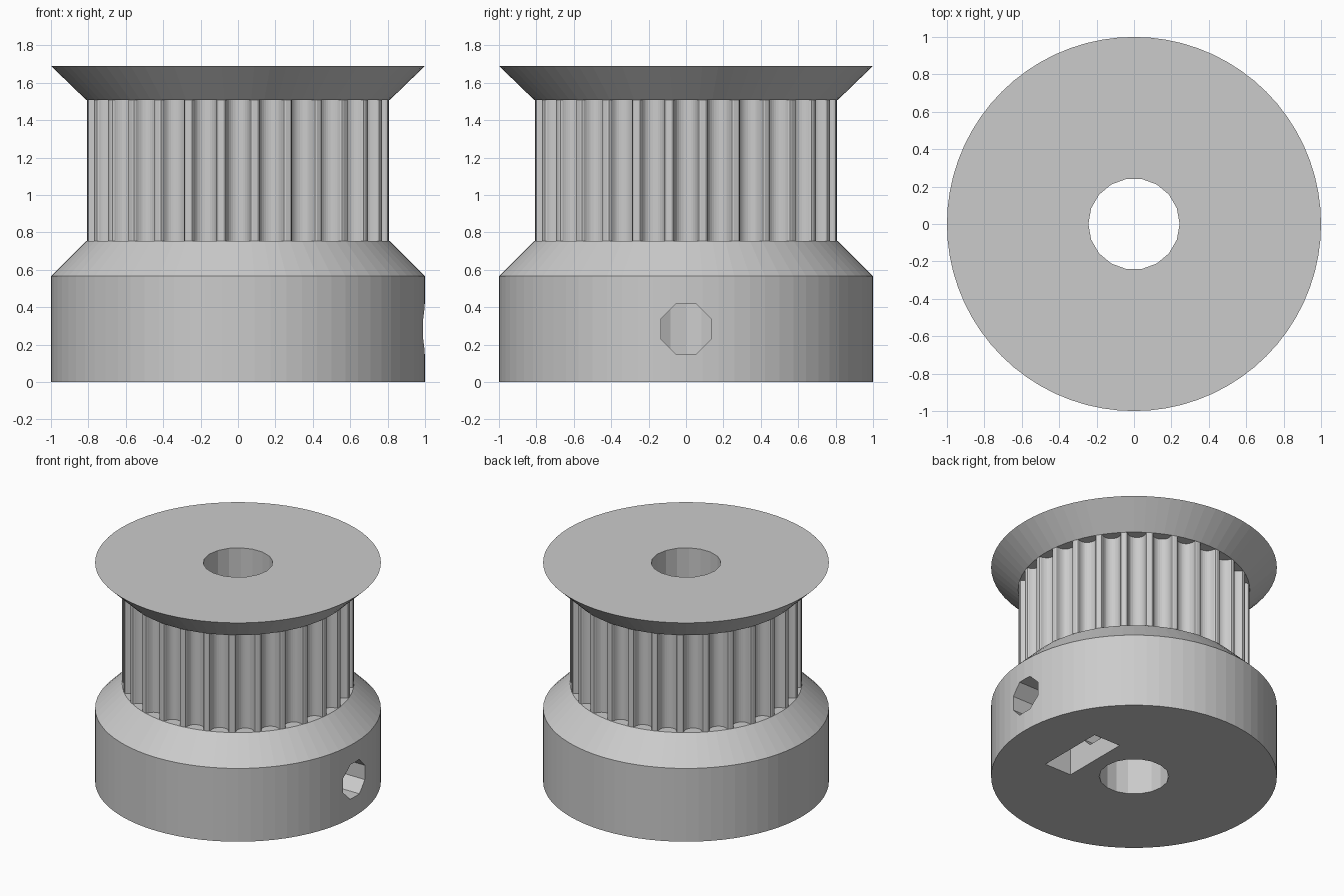
import bpy, bmesh
from math import sin, cos, pi, sqrt
from mathutils import Matrix, Vector

cube = bpy.data.objects.get("Cube")
if cube:
    bpy.data.objects.remove(cube, do_unlink=True)

# Main sizes
TEETH = 28
BORE, PITCH_R, RIM = 0.244, 0.811, 1.0
BASE_TOP, BELT_LOW, BELT_HIGH, TOP = 0.566, 0.754, 1.507, 1.69
SIDES, BORE_SIDES = 72, 18

grey = bpy.data.materials.new("plain grey")
grey.use_nodes = True
colour = (0.6, 0.6, 0.6, 1)
grey.diffuse_color = colour
grey.node_tree.nodes["Principled BSDF"].inputs["Base Color"].default_value = colour


def finish(name, bm):
    bmesh.ops.recalc_face_normals(bm, faces=bm.faces)
    mesh = bpy.data.meshes.new(name)
    bm.to_mesh(mesh)
    bm.free()
    mesh.materials.append(grey)
    ob = bpy.data.objects.new(name, mesh)
    bpy.context.collection.objects.link(ob)
    return ob


def ring(radius, sides):
    return [(radius * cos(2 * pi * i / sides), radius * sin(2 * pi * i / sides))
            for i in range(sides)]


def wall(bm, lower, upper):
    """Quads between two equal loops of vertices."""
    n = len(lower)
    for i in range(n):
        j = (i + 1) % n
        bm.faces.new((lower[i], lower[j], upper[j], upper[i]))


def loop(bm, outline, z):
    return [bm.verts.new((x, y, z)) for x, y in outline]


def cap(bm, outer, inner):
    """Flat ring between an outer loop and the bore loop."""
    edges = [bm.edges.get((l[i - 1], l[i])) for l in (outer, inner) for i in range(len(l))]
    bmesh.ops.triangle_fill(bm, edges=edges, use_beauty=True)


def collar(name, profile):
    """Bored disc turned from (radius, height) steps."""
    bm = bmesh.new()
    outer = [loop(bm, ring(r, SIDES), z) for r, z in profile]
    inner = [loop(bm, ring(BORE, BORE_SIDES), z) for z in (profile[0][1], profile[-1][1])]
    for a, b in zip(outer, outer[1:]):
        wall(bm, a, b)
    wall(bm, *inner)
    cap(bm, outer[0], inner[0])
    cap(bm, outer[-1], inner[1])
    return finish(name, bm)


def prism_x(name, outline, x0, x1):
    """Cutter prism along x from a (y, z) outline."""
    bm = bmesh.new()
    ends = [[bm.verts.new((x, y, z)) for y, z in outline] for x in (x0, x1)]
    wall(bm, *ends)
    for end in ends:
        bm.faces.new(end)
    return finish(name, bm)


def cut(target, cutter):
    cutter.hide_render = True
    mod = target.modifiers.new("cut", 'BOOLEAN')
    mod.operation, mod.solver, mod.object = 'DIFFERENCE', 'EXACT', cutter
    bpy.context.view_layer.objects.active = target
    bpy.ops.object.modifier_apply(modifier=mod.name)
    bpy.data.objects.remove(cutter, do_unlink=True)


# Hub with its lower belt retainer
hub = collar("hub", [(RIM, 0), (RIM, BASE_TOP), (PITCH_R, BELT_LOW)])

# Captive nut pocket, open below with a pointed top
mid, half = BASE_TOP / 2, 0.267
cut(hub, prism_x("nut_pocket_cutter",
                 [(-half, -0.1), (half, -0.1), (half, mid + half / sqrt(3)),
                  (0, mid + 2 * half / sqrt(3)), (-half, mid + half / sqrt(3))],
                 0.356, 0.585))

# Octagonal set screw hole from the bore to the +x side
hole = [(0.144 * cos(pi / 8 + k * pi / 4), mid + 0.144 * sin(pi / 8 + k * pi / 4))
        for k in range(8)]
cut(hub, prism_x("screw_hole_cutter", hole, 0, 1.1))

# Toothed belt section: rounded groove half profile (half width, depth)
half_groove = [(.0795, 0), (.069, .0035), (.0637, .0122), (.0616, .0224), (.0583, .0322),
               (.0537, .0416), (.0481, .0506), (.0381, .0598), (.0264, .0664), (.0135, .0704)]
groove = ([(-w, d) for w, d in half_groove] + [(0, .0717)]
          + [(w, d) for w, d in reversed(half_groove)])
seat = sqrt(PITCH_R ** 2 - half_groove[0][0] ** 2)
outline = []
for t in range(TEETH):
    turn = Matrix.Rotation(2 * pi * t / TEETH, 2)
    for w, d in groove:
        outline.append(tuple(turn @ Vector((w, d - seat))))

bm = bmesh.new()
wall(bm, loop(bm, outline, BELT_LOW), loop(bm, outline, BELT_HIGH))
bore = ring(BORE, BORE_SIDES)
wall(bm, loop(bm, bore, BELT_LOW), loop(bm, bore, BELT_HIGH))
belt = finish("toothed_section", bm)
# Bore wall faces inward, tooth walls face outward
for face in belt.data.polygons:
    c = face.center
    outward = face.normal.x * c.x + face.normal.y * c.y > 0
    if outward == (Vector((c.x, c.y)).length < 0.4):
        face.flip()

# Upper flange
collar("top_flange", [(PITCH_R, BELT_HIGH), (RIM, TOP)])
